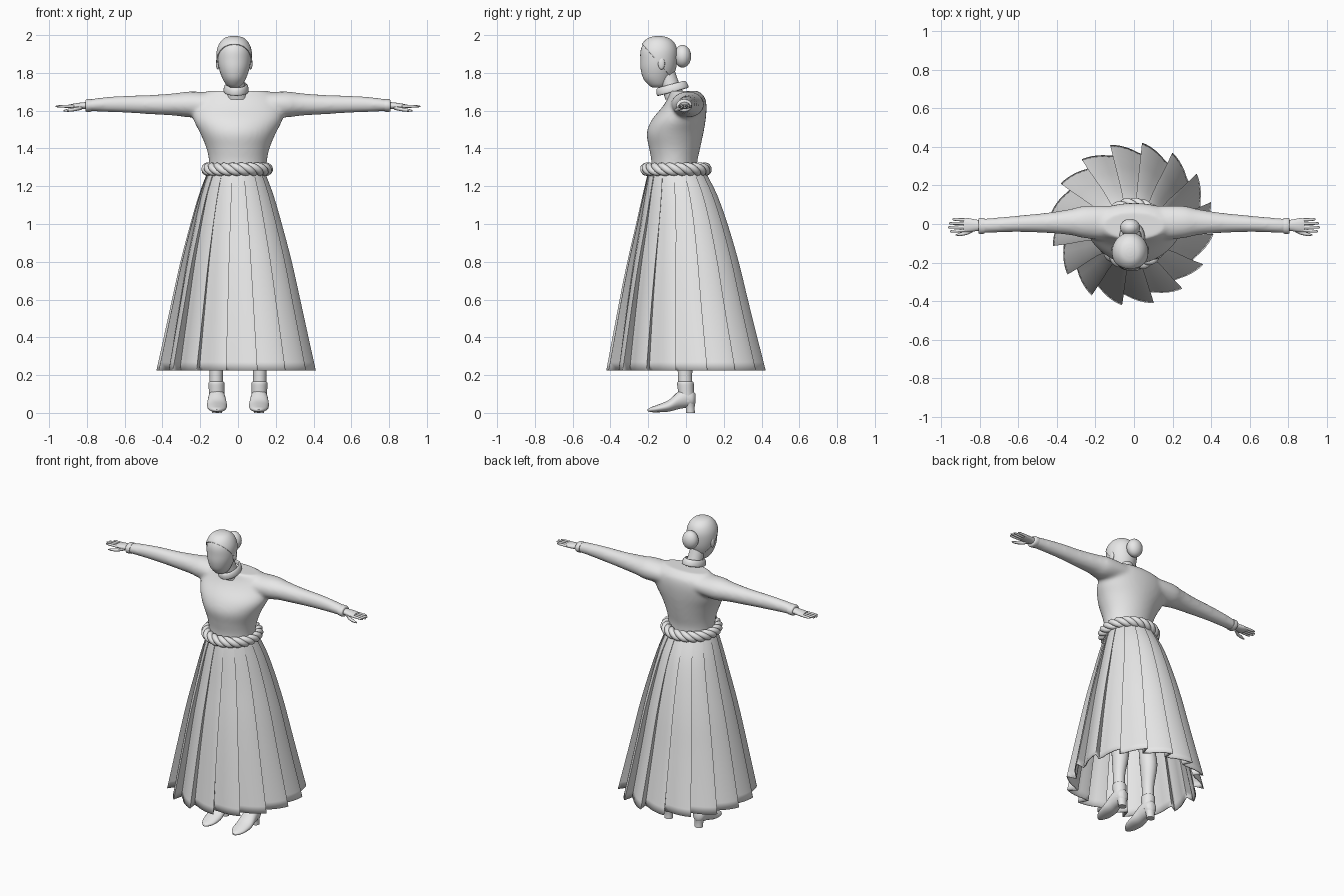
import bpy, bmesh, math
from mathutils import Vector

old = bpy.data.objects.get("Cube")
if old:
    bpy.data.objects.remove(old, do_unlink=True)

clay = bpy.data.materials.new("pale_grey")
clay.use_nodes = True
GREY = (0.8, 0.8, 0.8, 1)
clay.diffuse_color = GREY
clay.node_tree.nodes["Principled BSDF"].inputs["Base Color"].default_value = GREY


def select(obj):
    bpy.ops.object.select_all(action="DESELECT")
    obj.select_set(True)
    bpy.context.view_layer.objects.active = obj


def finish(name, bm, angle=50):
    bmesh.ops.recalc_face_normals(bm, faces=bm.faces)
    mesh = bpy.data.meshes.new(name)
    bm.to_mesh(mesh)
    bm.free()
    mesh.materials.append(clay)
    obj = bpy.data.objects.new(name, mesh)
    bpy.context.collection.objects.link(obj)
    select(obj)
    bpy.ops.object.shade_smooth_by_angle(angle=math.radians(angle))
    return obj


def spline(rows, steps):
    """Catmull-Rom interpolation through rows of numbers."""
    rows = [Vector(r) for r in rows]
    out = []
    for i in range(len(rows) - 1):
        a, b = rows[max(i - 1, 0)], rows[i]
        c, d = rows[i + 1], rows[min(i + 2, len(rows) - 1)]
        for k in range(steps):
            t = k / steps
            out.append(b + (c - a) * (t / 2) + (a * 2 - b * 5 + c * 4 - d) * (t * t / 2)
                       + (b * 3 - a - c * 3 + d) * (t ** 3 / 2))
    return out + [rows[-1]]


def skin(bm, loops, closed=True):
    rings = [[bm.verts.new(p) for p in loop] for loop in loops]
    n = len(rings[0])
    for a, b in zip(rings, rings[1:]):
        for i in range(n):
            bm.faces.new((a[i], a[(i + 1) % n], b[(i + 1) % n], b[i]))
    if closed:
        bm.faces.new(rings[0])
        bm.faces.new(rings[-1])


def loft(name, axis, rows, segs=24, side=1, steps=4, closed=True):
    """Rows hold: position on axis, two centre coordinates, two radii."""
    loops = []
    for p, c, d, r, s in spline(rows, steps):
        loop = []
        for i in range(segs):
            a = math.tau * i / segs
            co = [c + r * math.cos(a), d + s * math.sin(a)]
            co.insert("XYZ".index(axis), p)
            loop.append((co[0] * side, co[1], co[2]))
        loops.append(loop)
    bm = bmesh.new()
    skin(bm, loops, closed)
    return finish(name, bm)


def ball(name, centre, size):
    bm = bmesh.new()
    bmesh.ops.create_uvsphere(bm, u_segments=24, v_segments=14, radius=1)
    for v in bm.verts:
        v.co = Vector(centre) + Vector(a * b for a, b in zip(v.co, size))
    return finish(name, bm)


def depth(rows, x=0.0, grow=0.0):
    """Turn (height, half width, front, back) into loft rows."""
    return [(z, x, (f + b) / 2, w + grow, (b - f) / 2 + grow) for z, w, f, b in rows]


# Bodice: torso and sleeves fused into one soft surface
bodice = loft("bodice", "Z", depth([
    (1.26, .15, -.185, .06), (1.33, .153, -.183, .06), (1.40, .167, -.195, .075),
    (1.48, .20, -.208, .092), (1.55, .235, -.182, .104), (1.62, .245, -.125, .109),
    (1.67, .22, -.095, .10), (1.705, .16, -.085, .065)]), 40)
sleeves = [loft("sleeve", "X", [
    (.10, .005, 1.635, .09, .06), (.25, .01, 1.633, .085, .069), (.33, .01, 1.633, .068, .06),
    (.45, .006, 1.632, .053, .052), (.60, .001, 1.634, .043, .045),
    (.72, -.006, 1.632, .039, .038), (.80, -.01, 1.627, .038, .031)], side=s) for s in (1, -1)]
select(bodice)
for s in sleeves:
    s.select_set(True)
bpy.ops.object.join()
fuse = bodice.modifiers.new("fuse", "REMESH")
fuse.mode = "VOXEL"
fuse.voxel_size = 0.011
fuse.use_smooth_shade = True
soften = bodice.modifiers.new("soften", "SMOOTH")
soften.factor = 0.5
soften.iterations = 8

# Skirt: sixteen overlapping pleats, widening to the hem
PLEATS = 16
START = math.radians(83)
loops = []
for z, r, cy, fold in spline([
        (1.29, .145, -.05, .004), (1.25, .163, -.045, .007), (1.15, .20, -.032, .012),
        (1.0, .244, -.022, .02), (.8, .297, -.016, .03), (.6, .342, -.012, .04),
        (.4, .386, -.006, .05), (.225, .425, 0, .06)], 3):
    loop = []
    for k in range(PLEATS):
        for t in (-.12, .1, .3, .5, .7, .85, .96, 1):
            a = START + math.tau * (k + t) / PLEATS
            rr = r - fold * (1 - max(t, 0)) ** 1.2
            loop.append((-.01 + rr * math.cos(a), cy + rr * math.sin(a), z))
    loops.append(loop)
bm = bmesh.new()
skin(bm, loops, closed=False)
skirt = finish("skirt", bm, 40)
cloth = skirt.modifiers.new("cloth", "SOLIDIFY")
cloth.thickness = 0.006
cloth.offset = -1

# Rope belt: three strands twisted around a ring
TWISTS, COUNT = 7, 160
for strand in range(3):
    curve = bpy.data.curves.new("belt_strand", "CURVE")
    curve.dimensions = "3D"
    curve.bevel_depth = 0.0185
    curve.bevel_resolution = 3
    path = curve.splines.new("POLY")
    path.points.add(COUNT - 1)
    path.use_cyclic_u = True
    for i, point in enumerate(path.points):
        a = math.tau * i / COUNT
        b = -TWISTS * a + math.tau * strand / 3
        r = .155 + .017 * math.cos(b)
        point.co = (-.005 + r * math.cos(a), -.053 + r * math.sin(a),
                    1.29 + .017 * math.sin(b), 1)
    curve.materials.append(clay)
    bpy.context.collection.objects.link(bpy.data.objects.new("belt_strand", curve))

# Neck and folded collar, leaning forward
loft("neck", "Z", [(1.66, -.005, -.05, .06, .06), (1.73, -.01, -.08, .048, .05),
                   (1.83, -.02, -.115, .048, .05)])
collar = loft("collar", "Z", [
    (-.024, 0, 0, .05, .062), (-.022, 0, 0, .065, .084), (-.005, 0, 0, .066, .086),
    (.012, 0, 0, .06, .08), (.018, 0, 0, .052, .068), (.0, 0, 0, .048, .06)], 32, closed=False)
collar.location = (-.01, -.075, 1.722)
collar.rotation_euler.x = math.radians(15)

# Head, swept-back hair, bun and ears
HEAD = [(1.722, .018, -.175, -.125), (1.735, .04, -.197, -.10), (1.77, .062, -.226, -.08),
        (1.82, .08, -.24, -.06), (1.87, .088, -.242, -.052), (1.92, .086, -.24, -.052),
        (1.96, .07, -.222, -.068), (1.985, .045, -.193, -.098), (1.994, .015, -.16, -.13)]
loft("head", "Z", depth(HEAD, -.02), 32)
hair = loft("hair", "Z", depth(HEAD, -.02, .006), 48)
bm = bmesh.new()
bm.from_mesh(hair.data)
bmesh.ops.bisect_plane(bm, geom=bm.verts[:] + bm.edges[:] + bm.faces[:],
                       plane_co=(0, -.235, 1.955), plane_no=(0, .75, .66), clear_inner=True)
bm.to_mesh(hair.data)
bm.free()
lock = hair.modifiers.new("thickness", "SOLIDIFY")
lock.thickness = 0.006
ball("hair_bun", (-.02, -.018, 1.888), (.052, .045, .06))
for s in (1, -1):
    ball("ear", (-.02 + s * .087, -.13, 1.85), (.01, .018, .032))

for s in (1, -1):
    # Cuff, palm, fingers and thumb
    loft("cuff", "X", [(.775, -.009, 1.628, .041, .033), (.80, -.01, 1.627, .042, .034),
                       (.808, -.01, 1.627, .036, .028)], side=s, steps=2)
    loft("palm", "X", [(.79, -.008, 1.627, .027, .02), (.82, -.007, 1.626, .03, .018),
                       (.86, -.006, 1.624, .036, .015), (.885, -.006, 1.623, .034, .011)],
         16, s)
    for y, tip in ((.021, .942), (.003, .96), (-.015, .965), (-.033, .955)):
        loft("finger", "X", [(.87, y, 1.623, .0085, .009), (.92, y * 1.1, 1.623, .008, .0075),
                             (tip - .006, y * 1.15, 1.623, .006, .005),
                             (tip, y * 1.15, 1.623, .002, .002)], 8, s, 2)
    loft("thumb", "X", [(.825, -.022, 1.618, .012, .012), (.86, -.043, 1.608, .011, .01),
                        (.90, -.053, 1.602, .009, .008), (.925, -.057, 1.60, .003, .003)], 8, s)
    # Leg, ankle boot and heel
    loft("leg", "Z", [(.12, .115, -.003, .036, .038), (.23, .115, -.005, .036, .039),
                      (.38, .112, .005, .052, .056), (.52, .108, -.01, .05, .053),
                      (.75, .10, -.02, .07, .075), (1.0, .085, -.03, .082, .09)], side=s)
    loft("boot_shaft", "Z", [(.06, .112, .004, .04, .043), (.11, .113, .0, .041, .042),
                             (.155, .114, -.003, .042, .044), (.165, .114, -.003, .038, .04)],
         side=s)
    loft("boot_foot", "Y", [(.05, .112, .075, .016, .025), (.035, .112, .075, .035, .042),
                            (0, .112, .08, .043, .053), (-.04, .112, .067, .048, .047),
                            (-.09, .111, .038, .053, .031), (-.15, .11, .023, .045, .02),
                            (-.185, .11, .017, .027, .013), (-.203, .11, .014, .008, .005)],
         side=s)
    loft("boot_heel", "Z", [(0, .112, .024, .026, .023), (.03, .112, .022, .028, .024),
                            (.06, .112, .018, .035, .031)], side=s)
